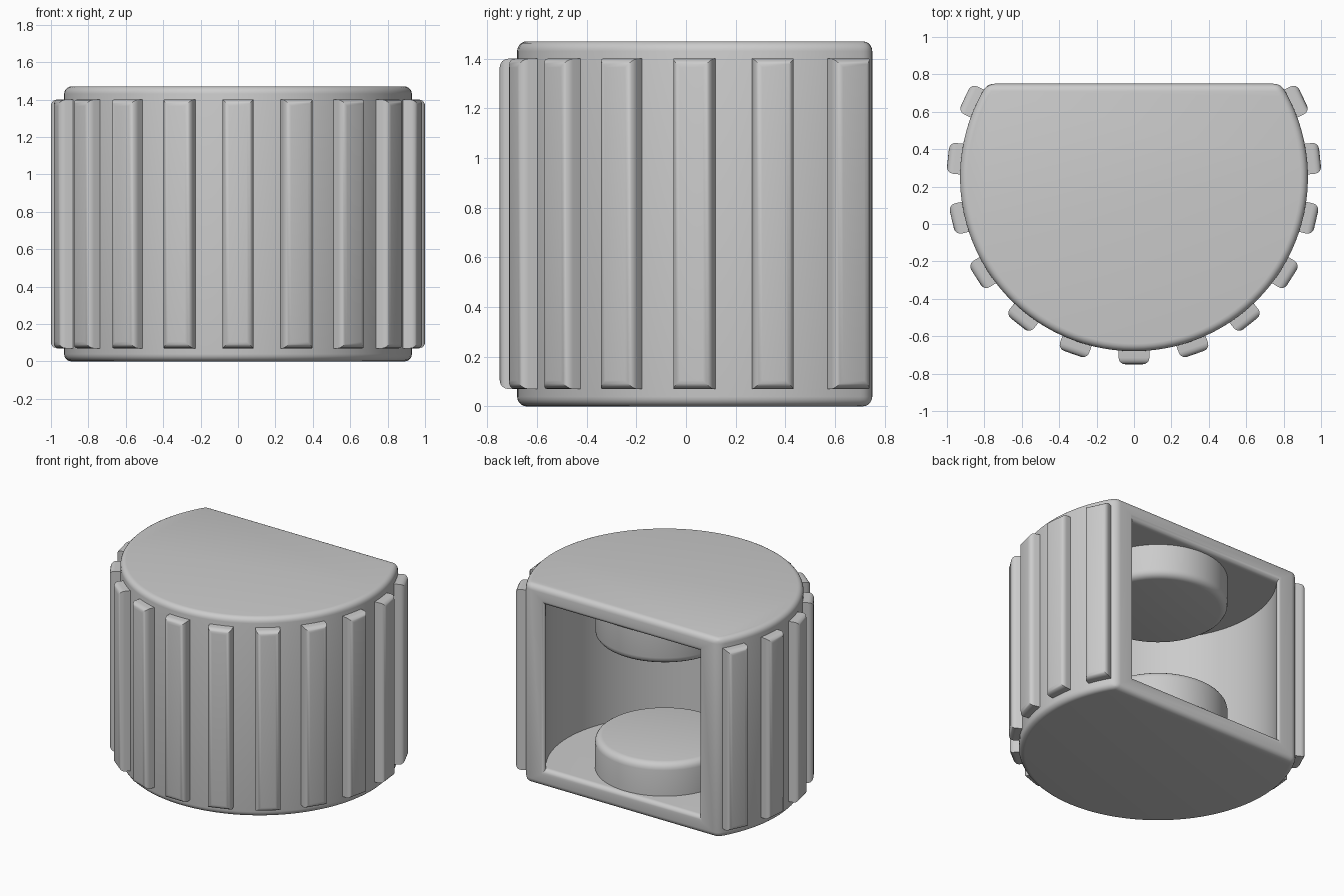
import bpy, bmesh, math
from mathutils import Matrix

H, R, CY, BACK = 1.47, 0.93, 0.25, 0.75   # height, outer radius, axis y, flat back y
R_IN, WALL = 0.795, 0.13                  # cavity radius, floor and ceiling thickness
RIB_STEP = 19.2

if "Cube" in bpy.data.objects:
    bpy.data.objects.remove(bpy.data.objects["Cube"], do_unlink=True)

grey = bpy.data.materials.new("plain_grey")
grey.use_nodes = True
grey.diffuse_color = (0.6, 0.6, 0.6, 1)
grey.node_tree.nodes["Principled BSDF"].inputs["Base Color"].default_value = (0.6, 0.6, 0.6, 1)


def finish(name, bm):
    bmesh.ops.recalc_face_normals(bm, faces=bm.faces)
    mesh = bpy.data.meshes.new(name)
    bm.to_mesh(mesh)
    bm.free()
    mesh.materials.append(grey)
    ob = bpy.data.objects.new(name, mesh)
    bpy.context.collection.objects.link(ob)
    bpy.ops.object.select_all(action="DESELECT")
    ob.select_set(True)
    bpy.context.view_layer.objects.active = ob
    bpy.ops.object.shade_smooth_by_angle(angle=math.radians(35))
    return ob


def round_edges(bm, edges, width, segments):
    bmesh.ops.bevel(bm, geom=edges, offset=width, segments=segments,
                    profile=0.5, affect="EDGES", clamp_overlap=True)


def arc(bm, r, z, n=72):
    """Arc from the flat back's left corner, round the front, to its right corner."""
    half = math.pi - math.acos((BACK - CY) / r)
    angles = [half - 2 * half * i / n for i in range(n + 1)]
    return [bm.verts.new((r * math.sin(a), CY - r * math.cos(a), z)) for a in angles]


# Housing: D-shaped shell with a round cavity open through the flat back
bm = bmesh.new()
out_lo, out_hi = arc(bm, R, 0), arc(bm, R, H)
in_lo, in_hi = arc(bm, R_IN, WALL), arc(bm, R_IN, H - WALL)
for loop in (out_lo, out_hi, in_lo, in_hi):
    bm.faces.new(loop)
for lo, hi in ((out_lo, out_hi), (in_lo, in_hi)):
    for i in range(len(lo) - 1):
        bm.faces.new((lo[i], lo[i + 1], hi[i + 1], hi[i]))
outer = [out_lo[0], out_lo[-1], out_hi[-1], out_hi[0]]
inner = [in_lo[0], in_lo[-1], in_hi[-1], in_hi[0]]
for i in range(4):
    j = (i + 1) % 4
    bm.faces.new((outer[i], outer[j], inner[j], inner[i]))
bmesh.ops.recalc_face_normals(bm, faces=bm.faces)
cavity = set(in_lo + in_hi)
rounded = []
for e in bm.edges:
    inside = all(v in cavity for v in e.verts)
    at_back = all(v.co.y > BACK - 0.001 for v in e.verts)
    if e.calc_face_angle(0) > math.radians(30) and (at_back or not inside):
        rounded.append(e)
round_edges(bm, rounded, 0.06, 5)
finish("housing", bm)

# Grip ribs: upright bars round the curved wall, rounded on the outward side
for k in range(-6, 7):
    bm = bmesh.new()
    size = Matrix.Diagonal((0.165, 0.12, 1.33, 1))
    bmesh.ops.create_cube(bm, size=1, matrix=Matrix.Translation((0, -0.94, H / 2)) @ size)
    front = min(bm.faces, key=lambda f: f.calc_center_median().y)
    round_edges(bm, list(front.edges), 0.035, 4)
    turn = Matrix.Translation((0, CY, 0)) @ Matrix.Rotation(math.radians(k * RIB_STEP), 4, "Z")
    bmesh.ops.transform(bm, matrix=turn, verts=bm.verts)
    finish(f"grip_rib_{k + 7}", bm)

# Pegs: facing discs on the cavity floor and ceiling
for name, z, side in (("lower_peg", WALL, 1), ("upper_peg", H - WALL, -1)):
    bm = bmesh.new()
    bmesh.ops.create_cone(bm, cap_ends=True, segments=64, radius1=0.465, radius2=0.465, depth=0.26)
    tip = max(bm.faces, key=lambda f: side * f.calc_center_median().z)
    round_edges(bm, list(tip.edges), 0.05, 4)
    bmesh.ops.translate(bm, vec=(0, CY, z + side * 0.11), verts=bm.verts)
    finish(name, bm)
